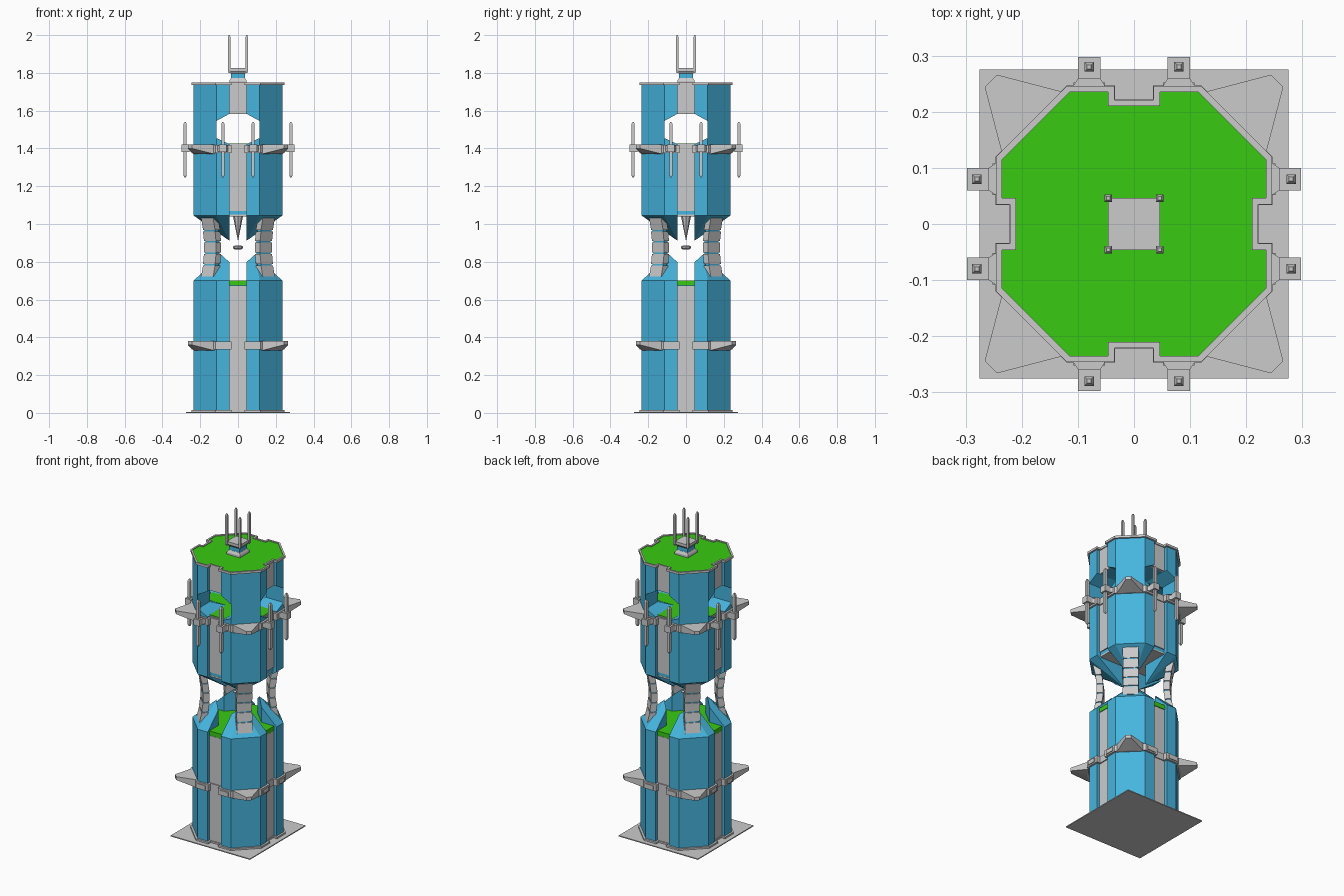
import bpy, bmesh, math
from mathutils import Matrix, Vector

if "Cube" in bpy.data.objects:
    bpy.data.objects.remove(bpy.data.objects["Cube"])


def material(name, rgb):
    m = bpy.data.materials.new(name)
    m.diffuse_color = (*rgb, 1)
    m.use_nodes = True
    m.node_tree.nodes["Principled BSDF"].inputs["Base Color"].default_value = m.diffuse_color
    return m


BLUE = material("blue_panel", (0.06, 0.46, 0.73))
GREEN = material("green_deck", (0.04, 0.60, 0.006))


def finish(name, bm, mat=None):
    bmesh.ops.recalc_face_normals(bm, faces=bm.faces)
    me = bpy.data.meshes.new(name)
    bm.to_mesh(me)
    bm.free()
    ob = bpy.data.objects.new(name, me)
    bpy.context.collection.objects.link(ob)
    if mat:
        me.materials.append(mat)
    return ob


def solids(name, pieces, mat=None, spins=4):
    """Convex pieces given by corner points, repeated around the tower axis."""
    bm = bmesh.new()
    for k in range(spins):
        rot = Matrix.Rotation(k * math.pi / 2, 3, 'Z')
        for pts in pieces:
            vs = [bm.verts.new(rot @ Vector(p)) for p in pts]
            r = bmesh.ops.convex_hull(bm, input=vs)
            junk = {g for g in r["geom_interior"] + r["geom_unused"]
                    if isinstance(g, bmesh.types.BMVert)}
            if junk:
                bmesh.ops.delete(bm, geom=list(junk), context='VERTS')
    bmesh.ops.dissolve_limit(bm, angle_limit=0.03, verts=bm.verts, edges=bm.edges)
    return finish(name, bm, mat)


def box(x0, x1, y0, y1, z0, z1):
    return [(x, y, z) for x in (x0, x1) for y in (y0, y1) for z in (z0, z1)]


def rod(x, y, z0, z1, r, tip):
    """Square rod with tapered ends."""
    return [(x + a * s, y + b * s, z) for a in (-1, 1) for b in (-1, 1)
            for z, s in ((z0, r * .4), (z0 + tip, r), (z1 - tip, r), (z1, r * .4))]


def outline(o=0.0):
    """Octagon with a notch in each main side, grown outward by o."""
    h, c, n, d = .235 + o, .115 + .414 * o, .046 - o, .21 + o
    side = [(-c, -h), (-n, -h), (-n, -d), (n, -d), (n, -h), (c, -h)]
    pts = []
    for k in range(4):
        rot = Matrix.Rotation(k * math.pi / 2, 2)
        pts += [tuple(rot @ Vector(p)) for p in side]
    return pts


def prism(name, pts, z0, z1, mat=None):
    bm = bmesh.new()
    f = bm.faces.new([bm.verts.new((x, y, z0)) for x, y in pts])
    r = bmesh.ops.extrude_face_region(bm, geom=[f])
    bmesh.ops.translate(bm, vec=(0, 0, z1 - z0),
                        verts=[g for g in r["geom"] if isinstance(g, bmesh.types.BMVert)])
    return finish(name, bm, mat)


def frame(name, outer, inner, z0, z1, mat=None):
    """Ring-shaped slab between two matching outlines."""
    bm = bmesh.new()
    loops = [[bm.verts.new((x, y, z)) for x, y in p]
             for p, z in ((outer, z0), (outer, z1), (inner, z1), (inner, z0))]
    n = len(outer)
    for j in range(4):
        a, b = loops[j], loops[(j + 1) % 4]
        for i in range(n):
            bm.faces.new((a[i], a[(i + 1) % n], b[(i + 1) % n], b[i]))
    return finish(name, bm, mat)


# Ground plate and foot
solids("base_plate", [box(-.275, .275, -.275, .275, 0, .006)], spins=1)
prism("foot", outline(.012), .006, .016)

# Main bodies
prism("lower_body", outline(), .016, .70, BLUE)
upper = prism("upper_body", outline(), 1.045, 1.74, BLUE)

# Cross-shaped window tunnel through the upper body
prof = [(-.115, 1.455), (-.046, 1.423), (.046, 1.423), (.115, 1.455),
        (.115, 1.545), (.046, 1.583), (-.046, 1.583), (-.115, 1.545)]
for k in range(2):
    cutter = solids("window_cutter", [[((x, y, z), (y, x, z))[k] for x, z in prof
                                       for y in (-.4, .4)]], spins=1)
    cutter.hide_render = True
    mod = upper.modifiers.new("window", 'BOOLEAN')
    mod.operation, mod.solver, mod.object = 'DIFFERENCE', 'EXACT', cutter
    bpy.context.view_layer.objects.active = upper
    bpy.ops.object.modifier_apply(modifier=mod.name)
    bpy.data.objects.remove(cutter)
solids("window_floor", [box(-.05, .05, -.209, .0, 1.415, 1.426)], GREEN)

# Grey panels in the notches
solids("notch_panels", [box(-.046, .046, -.216, -.2, a, b)
                        for a, b in ((.01, .672), (1.07, 1.423), (1.583, 1.74))])

# Pointed corner roofs around the open crossing, and the hanging corners above it
rim = [(.046, .235), (.115, .235), (.235, .115), (.235, .046)]
solids("lower_corner_roofs", [[(x, y, .70) for x, y in rim]
       + [(x, y, z) for x, y in ((.046, .13), (.13, .046)) for z in (.70, .798)]
       + [(.088, .088, .70), (.088, .088, .837)]], BLUE)
solids("upper_hanging_corners", [[(x, y, 1.045) for x, y in rim]
       + [(.046, .046, 1.045), (.046, .046, .912)]], BLUE)
solids("crossing_deck", [box(-.046, .046, -.218, 0, .674, .702),
       [(.176, 0, .69), (0, .176, .69), (0, 0, .69),
        (.176, 0, .702), (0, .176, .702), (0, 0, .702)]], GREEN)
solids("crossing_ceiling", [box(-.046, .046, -.211, 0, 1.04, 1.05)])


def ring8(r, z):
    return [(r * math.cos(i * math.pi / 4), r * math.sin(i * math.pi / 4), z) for i in range(8)]


# Spike and floating disc in the crossing
solids("hanging_spike", [ring8(.027, 1.045) + [(0, 0, .91)]], spins=1)
solids("floating_disc", [ring8(.018, .866) + ring8(.026, .872)
                         + ring8(.026, .88) + ring8(.018, .886)], spins=1)


# Segmented struts joining the halves at the four corners
def diag(r, t, z):
    return ((r - t) * .7071, (r + t) * .7071, z)


def strut(r0, r1, z0, z1, w, t):
    return [diag(r + s, q, z) for r, z in ((r0, z0), (r1, z1))
            for s in (-t, t) for q in (-w, w)]


levels = [(.718, .212), (.785, .198), (.845, .191), (.905, .191), (.965, .198), (1.035, .212)]
pairs = list(zip(levels, levels[1:]))
solids("strut_segments", [strut(a[1], b[1], a[0] + .004, b[0] - .004, .045, .019)
                          for a, b in pairs])
solids("strut_cores", [strut(a[1], b[1], a[0], b[0], .039, .014) for a, b in pairs], BLUE)

# Belts with corner ears
for label, z in (("lower", .335), ("upper", 1.375)):
    prism(label + "_belt", outline(.012), z, z + .042)
    ear = [(.185, .25), (.244, .266), (.266, .244), (.25, .185)]
    root = [(.125, .235), (.235, .125)]
    solids(label + "_belt_ears", [[(x, y, z + h) for x, y in ear for h in (.025, .045)]
           + [(x, y, z + h) for x, y in root for h in (-.005, .045)]
           + [(.18, .2, z - .005), (.2, .18, z - .005)]])
solids("belt_lamps", [box(s - .028, s + .028, -.252, -.24, .343, .368) for s in (-.08, .08)])

# Antenna pods on the upper belt
solids("antenna_arms", [[(s + w, y, z) for y, h in ((-.235, .036), (-.262, .018))
       for w in (-h, h) for z in (1.385, 1.415)] for s in (-.08, .08)])
solids("antenna_pods", [box(s - .02, s + .02, -.298, -.258, 1.382, 1.422) for s in (-.08, .08)])
solids("side_antennas", [rod(s, -.28, 1.245, 1.54, .0085, .012) for s in (-.08, .08)])

# Roof
frame("roof_rim", outline(.011), outline(), 1.736, 1.75)
prism("roof_deck", outline(), 1.738, 1.745, GREEN)

# Mast base and four masts
solids("mast_foot", [[(a * h, b * h, z) for a in (-1, 1) for b in (-1, 1)
                      for h, z in ((.046, 1.745), (.046, 1.757), (.038, 1.772))]], spins=1)
solids("mast_neck", [box(-.037, .037, -.037, .037, 1.77, 1.803)], BLUE, 1)
solids("mast_cap", [[(a * h, b * h, z) for a in (-1, 1) for b in (-1, 1)
                     for h, z in ((.038, 1.797), (.046, 1.808), (.046, 1.825))]], spins=1)
solids("masts", [rod(.046, .046, 1.80, 2.0, .007, .012)])
